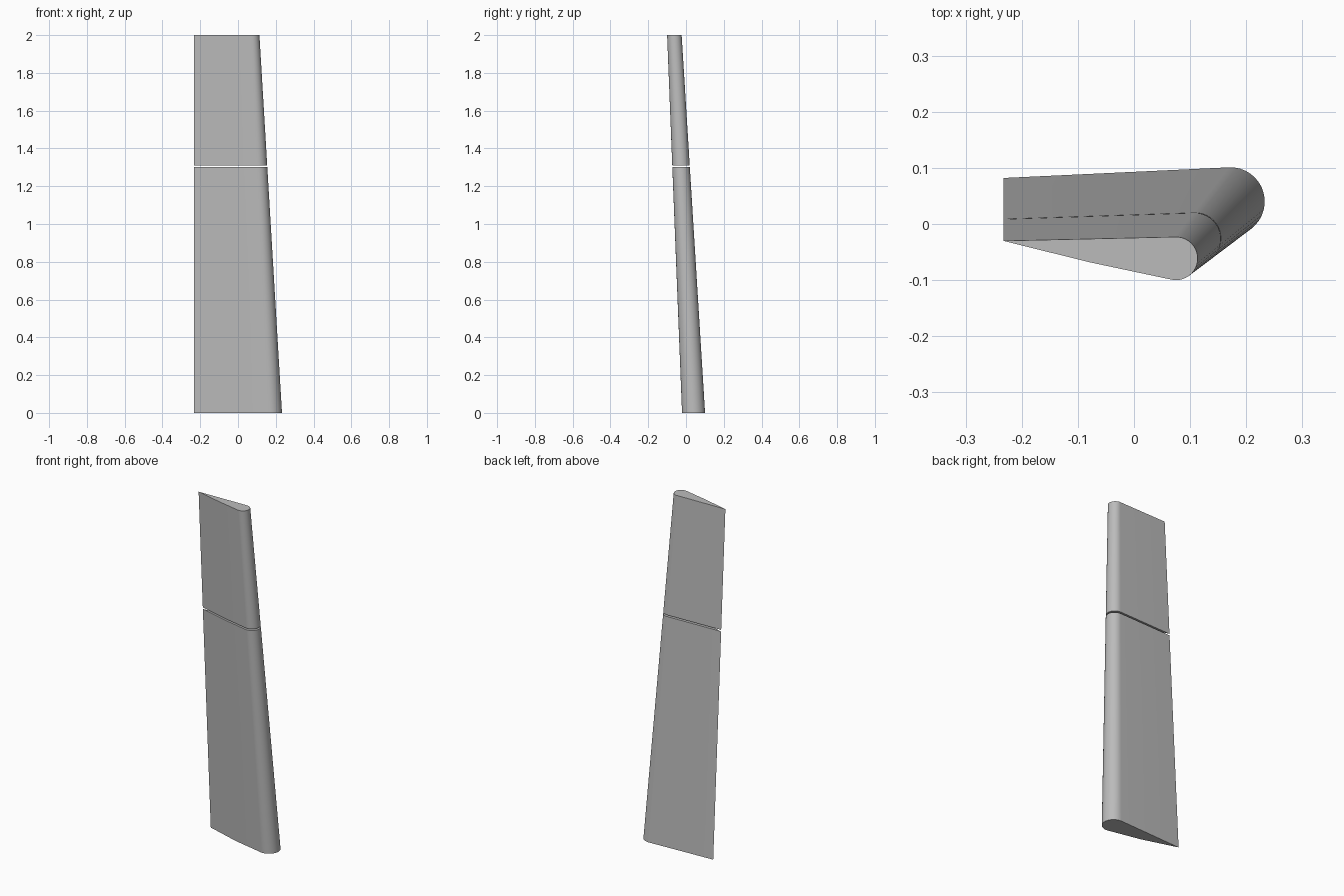
import bpy, bmesh
from math import sin, cos, radians
from mathutils import Vector

cube = bpy.data.objects.get("Cube")
if cube:
    bpy.data.objects.remove(cube, do_unlink=True)

grey = bpy.data.materials.new("plain grey")
grey.use_nodes = True
colour = (0.5, 0.5, 0.5, 1)
grey.diffuse_color = colour
grey.node_tree.nodes["Principled BSDF"].inputs["Base Color"].default_value = colour

HEIGHT = 2.0
ARC_STEPS = 20


def section(tail, belly, nose, radius, z):
    """Teardrop outline: sharp tail, round nose, slightly bulged front side."""
    pts = [Vector((*tail, z))]
    for i in range(ARC_STEPS + 1):
        a = radians(93 - 194 * i / ARC_STEPS)
        pts.append(Vector((nose[0] + radius * cos(a), nose[1] + radius * sin(a), z)))
    pts.append(Vector((*belly, z)))
    return pts


root = section((-0.233, 0.082), (-0.028, 0.02), (0.172, 0.04), 0.061, 0)
tip = section((-0.233, -0.03), (-0.08, -0.068), (0.075, -0.0615), 0.0385, HEIGHT)


def blade_part(name, z_low, z_high):
    """Closed loft between two heights of the tapered blade."""
    bm = bmesh.new()
    rings = [[bm.verts.new(a.lerp(b, z / HEIGHT)) for a, b in zip(root, tip)]
             for z in (z_low, z_high)]
    low, high = rings
    n = len(low)
    for i in range(n):
        j = (i + 1) % n
        bm.faces.new((low[i], low[j], high[j], high[i]))
    for ring in rings:
        bm.faces.new(ring)
    bmesh.ops.recalc_face_normals(bm, faces=bm.faces)
    mesh = bpy.data.meshes.new(name)
    bm.to_mesh(mesh)
    bm.free()
    mesh.materials.append(grey)
    obj = bpy.data.objects.new(name, mesh)
    bpy.context.collection.objects.link(obj)
    bpy.ops.object.select_all(action='DESELECT')
    obj.select_set(True)
    bpy.context.view_layer.objects.active = obj
    bpy.ops.object.shade_smooth_by_angle(angle=radians(30))


# Two panels with a narrow open gap between them
blade_part("lower_panel", 0, 1.302)
blade_part("upper_panel", 1.311, HEIGHT)
